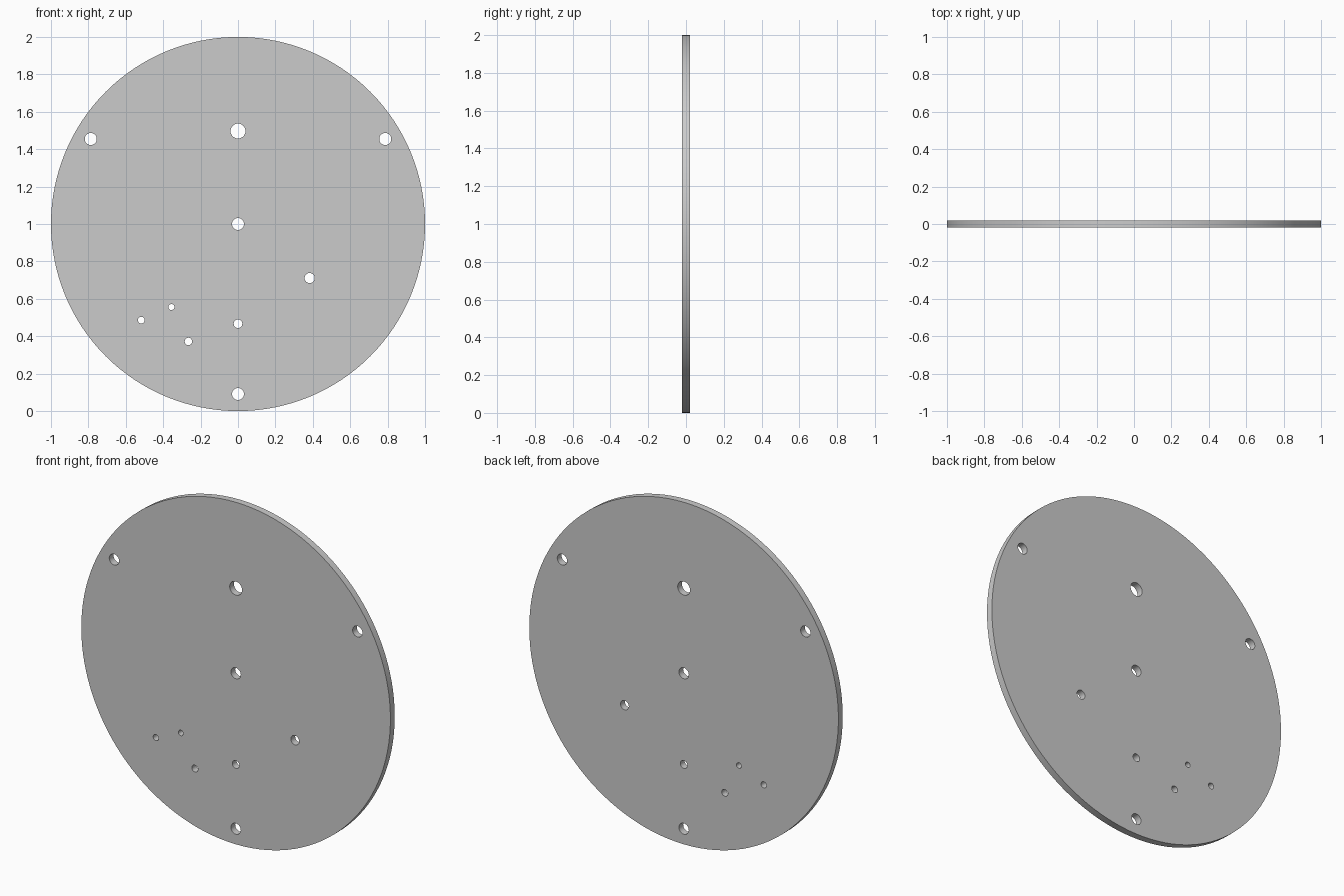
import bpy, bmesh
from math import sin, cos, pi, radians

if "Cube" in bpy.data.objects:
    bpy.data.objects.remove(bpy.data.objects["Cube"])

HALF = 0.02  # half thickness of the plate

# holes as (x, z, radius)
holes = [(0, 1.497, 0.04), (0, 1.0, 0.032), (0.383, 0.711, 0.027),
         (0, 0.467, 0.023), (-0.356, 0.556, 0.016),
         (-0.517, 0.486, 0.018), (-0.265, 0.372, 0.02)]
# three mounting holes evenly spaced near the rim
for a in (30, 150, 270):
    holes.append((0.909 * cos(radians(a)), 1 + 0.909 * sin(radians(a)), 0.032))

bm = bmesh.new()


def ring(x, z, r, n):
    vs = [bm.verts.new((x + r * cos(2 * pi * i / n), -HALF, z + r * sin(2 * pi * i / n)))
          for i in range(n)]
    return [bm.edges.new((vs[i], vs[(i + 1) % n])) for i in range(n)]


# outline and holes, filled to one flat face and extruded through the thickness
edges = ring(0, 1, 1, 128)
for x, z, r in holes:
    edges += ring(x, z, r, 32)
bmesh.ops.triangle_fill(bm, edges=edges, use_beauty=True, use_dissolve=False, normal=(0, -1, 0))
result = bmesh.ops.extrude_face_region(bm, geom=bm.faces[:], use_keep_orig=True)
moved = [g for g in result["geom"] if isinstance(g, bmesh.types.BMVert)]
bmesh.ops.translate(bm, verts=moved, vec=(0, 2 * HALF, 0))
bmesh.ops.recalc_face_normals(bm, faces=bm.faces[:])

mesh = bpy.data.meshes.new("round_plate")
bm.to_mesh(mesh)
bm.free()
plate = bpy.data.objects.new("round_plate", mesh)
bpy.context.collection.objects.link(plate)

# smooth rim and bores, sharp edges
bpy.context.view_layer.objects.active = plate
plate.select_set(True)
bpy.ops.object.shade_smooth_by_angle(angle=radians(30))
